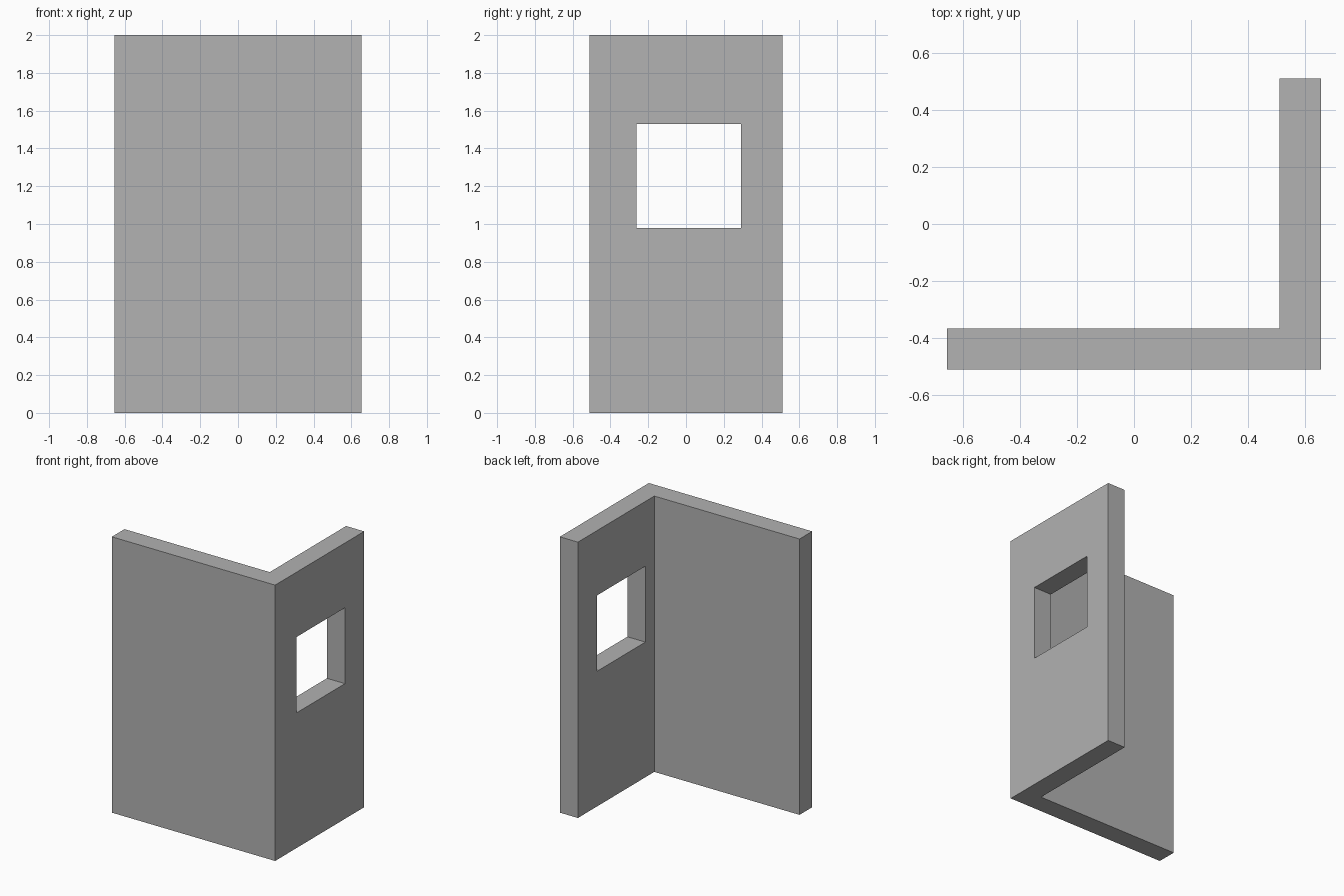
import bpy
import bmesh

default = bpy.data.objects.get("Cube")
if default:
    bpy.data.objects.remove(default, do_unlink=True)

HALF_X, HALF_Y, HEIGHT, THICK = 0.655, 0.51, 2.0, 0.145

# Plain grey wall colour
grey = bpy.data.materials.new("wall_grey")
grey.use_nodes = True
colour = (0.445, 0.445, 0.445, 1)
grey.diffuse_color = colour
grey.node_tree.nodes["Principled BSDF"].inputs["Base Color"].default_value = colour


def prism(name, outline, bottom, top):
    """Extrude a flat outline upward into a solid."""
    bm = bmesh.new()
    base = bm.faces.new([bm.verts.new((x, y, bottom)) for x, y in outline])
    raised = bmesh.ops.extrude_face_region(bm, geom=[base])["geom"]
    verts = [v for v in raised if isinstance(v, bmesh.types.BMVert)]
    bmesh.ops.translate(bm, verts=verts, vec=(0, 0, top - bottom))
    bmesh.ops.recalc_face_normals(bm, faces=bm.faces)
    mesh = bpy.data.meshes.new(name)
    bm.to_mesh(mesh)
    bm.free()
    mesh.materials.append(grey)
    obj = bpy.data.objects.new(name, mesh)
    bpy.context.collection.objects.link(obj)
    return obj


# L-shaped corner wall
inner_x, inner_y = HALF_X - THICK, -HALF_Y + THICK
wall = prism("corner_wall", [
    (-HALF_X, -HALF_Y), (HALF_X, -HALF_Y), (HALF_X, HALF_Y),
    (inner_x, HALF_Y), (inner_x, inner_y), (-HALF_X, inner_y)], 0, HEIGHT)

# Window opening through the side wall
x0, x1, y0, y1 = inner_x - 0.05, HALF_X + 0.05, -0.263, 0.29
cutter = prism("window_cutter", [(x0, y0), (x1, y0), (x1, y1), (x0, y1)], 0.98, 1.53)
cutter.hide_render = True
cut = wall.modifiers.new("window_opening", 'BOOLEAN')
cut.operation = 'DIFFERENCE'
cut.solver = 'EXACT'
cut.object = cutter
bpy.context.view_layer.objects.active = wall
bpy.ops.object.modifier_apply(modifier=cut.name)
bpy.data.objects.remove(cutter, do_unlink=True)
